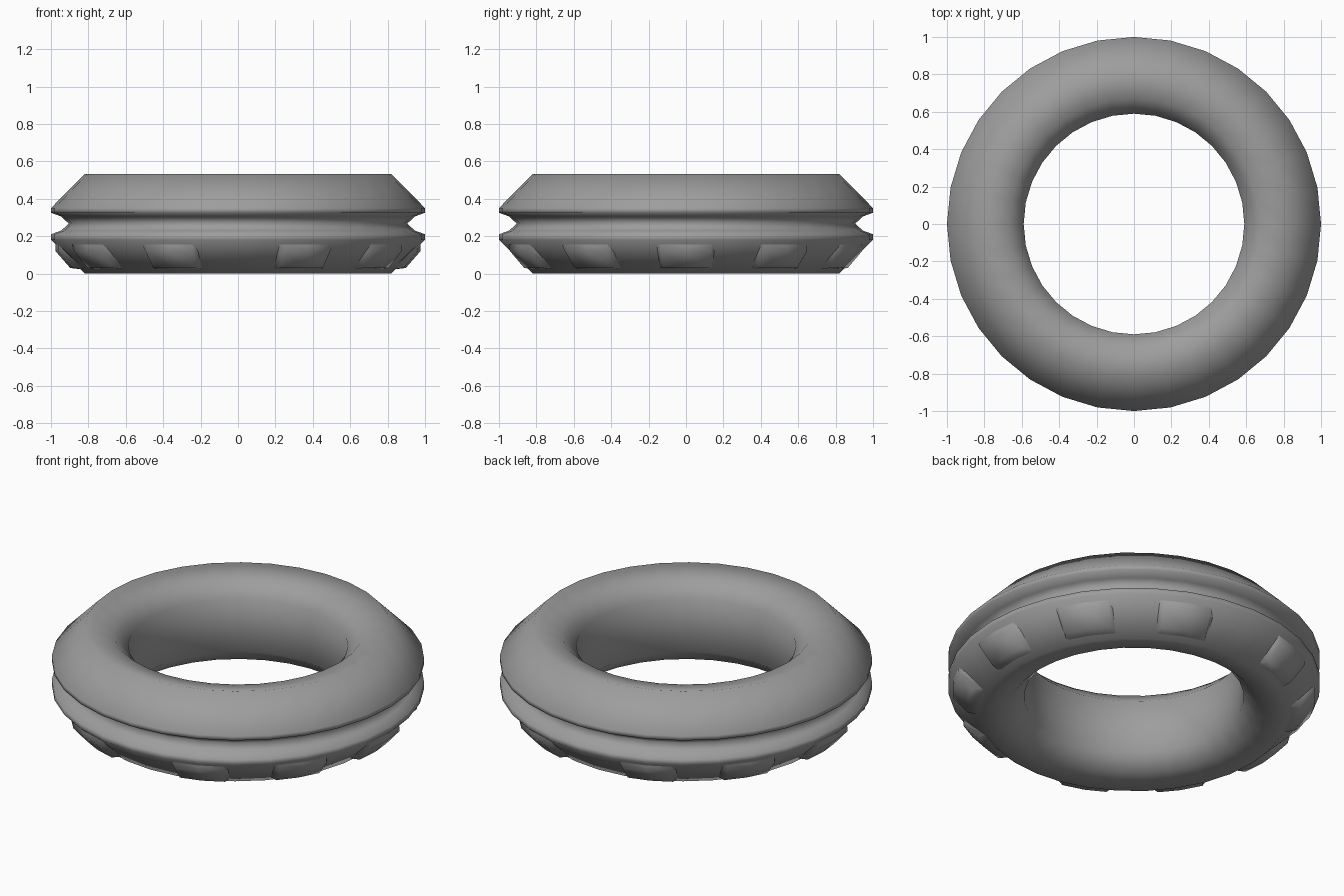
import bpy, bmesh
from math import sin, cos, radians

if "Cube" in bpy.data.objects:
    bpy.data.objects.remove(bpy.data.objects["Cube"])

SEG = 32
STEP = 360 / SEG

# Dark grey shared by both parts
mat = bpy.data.materials.new("dark_grey")
mat.diffuse_color = (0.34, 0.34, 0.34, 1)
mat.use_nodes = True
mat.node_tree.nodes["Principled BSDF"].inputs["Base Color"].default_value = mat.diffuse_color


def polar(r, deg, z):
    return (r * cos(radians(deg)), r * sin(radians(deg)), z)


def finish(name, bm):
    me = bpy.data.meshes.new(name)
    bm.to_mesh(me)
    bm.free()
    me.shade_smooth()
    me.materials.append(mat)
    ob = bpy.data.objects.new(name, me)
    bpy.context.collection.objects.link(ob)


# Ring body: closed (radius, height) profile with an outer groove
profile = [(0.59, 0.11), (0.67, 0.03), (0.82, 0.0), (1.0, 0.18), (1.0, 0.21),
           (0.945, 0.23), (0.905, 0.267), (0.945, 0.305), (1.0, 0.325),
           (1.0, 0.35), (0.82, 0.533), (0.67, 0.503), (0.59, 0.423)]
bm = bmesh.new()
rings = [[bm.verts.new(polar(r, i * STEP, z)) for r, z in profile] for i in range(SEG)]
n = len(profile)
for i in range(SEG):
    a, b = rings[i], rings[(i + 1) % SEG]
    for k in range(n):
        m = (k + 1) % n
        bm.faces.new((a[k], b[k], b[m], a[m]))
bmesh.ops.recalc_face_normals(bm, faces=bm.faces)
finish("ring_body", bm)

# Raised tread pads on the lower bevel, centred on every third segment line
raised = [(0.975, 0.16), (0.976, 0.12), (0.897, 0.03), (0.84, 0.023)]
flush = [(0.975, 0.16), (0.935, 0.12), (0.846, 0.03), (0.84, 0.023)]
columns = [(-9.5, flush), (-8, raised), (0, raised), (8, raised), (9.5, flush)]
bm = bmesh.new()
for slot in (0, 3, 6, 10, 13, 16, 19, 22, 26, 29):
    grid = []
    for off, section in columns:
        # Follow the flat facets of the ring
        facet = cos(radians(STEP / 2)) / cos(radians(abs(off) - STEP / 2))
        grid.append([bm.verts.new(polar(r * facet, slot * STEP + off, z))
                     for r, z in section])
    for a, b in zip(grid, grid[1:]):
        for k in range(3):
            bm.faces.new((a[k], a[k + 1], b[k + 1], b[k]))
finish("tread_pads", bm)
